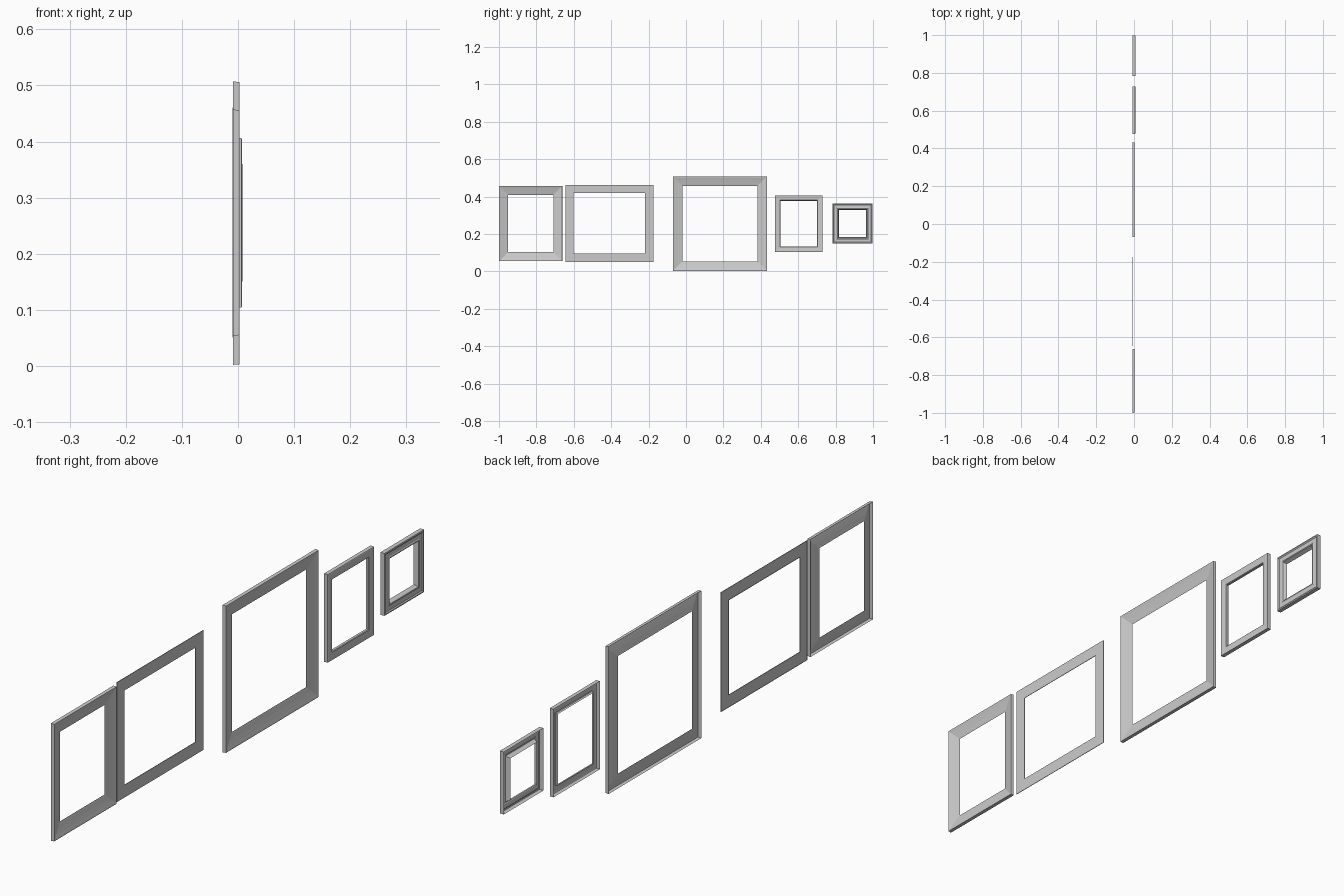
import bpy, bmesh

if "Cube" in bpy.data.objects:
    bpy.data.objects.remove(bpy.data.objects["Cube"])


def frame(name, y0, y1, z0, z1, profile):
    """Sweep a (inset, depth) profile round a rectangle with mitred corners."""
    bm = bmesh.new()
    rings = []
    for w, x in profile:
        corners = ((y0 + w, z0 + w), (y1 - w, z0 + w), (y1 - w, z1 - w), (y0 + w, z1 - w))
        rings.append([bm.verts.new((x, y, z)) for y, z in corners])
    for a, b in zip(rings, rings[1:]):
        for i in range(4):
            j = (i + 1) % 4
            bm.faces.new((a[i], a[j], b[j], b[i]))
    mesh = bpy.data.meshes.new(name)
    bm.to_mesh(mesh)
    bm.free()
    obj = bpy.data.objects.new(name, mesh)
    bpy.context.collection.objects.link(obj)
    return obj


# Open-backed moulding: outer wall, narrow lip, hollow slope down to the opening
def scooped(w):
    return [(0, -0.009), (0.001, 0.003), (0.1 * w, 0.003), (0.3 * w, 0.0),
            (0.6 * w, -0.004), (0.85 * w, -0.007), (w, -0.009)]


# Flat thin mount
thin = [(0, -0.010), (0, -0.008), (0.043, -0.008), (0.043, -0.010)]

# Flat-faced moulding with a square inner edge
flat = [(0, -0.008), (0, 0.006), (0.002, 0.007), (0.026, 0.005), (0.028, 0.003), (0.029, -0.004)]

# Stepped moulding with a deep inner wall
stepped = [(0, -0.008), (0, 0.007), (0.004, 0.008), (0.008, 0.005),
           (0.022, 0.005), (0.026, 0.007), (0.029, 0.006), (0.035, -0.008)]

frame("tall_frame", -1.0, -0.661, 0.054, 0.457, scooped(0.048))
frame("thin_frame", -0.645, -0.175, 0.051, 0.461, thin)
frame("large_frame", -0.07, 0.433, 0.002, 0.507, scooped(0.051))
frame("small_frame", 0.477, 0.729, 0.104, 0.406, flat)
frame("smallest_frame", 0.783, 0.998, 0.148, 0.362, stepped)
